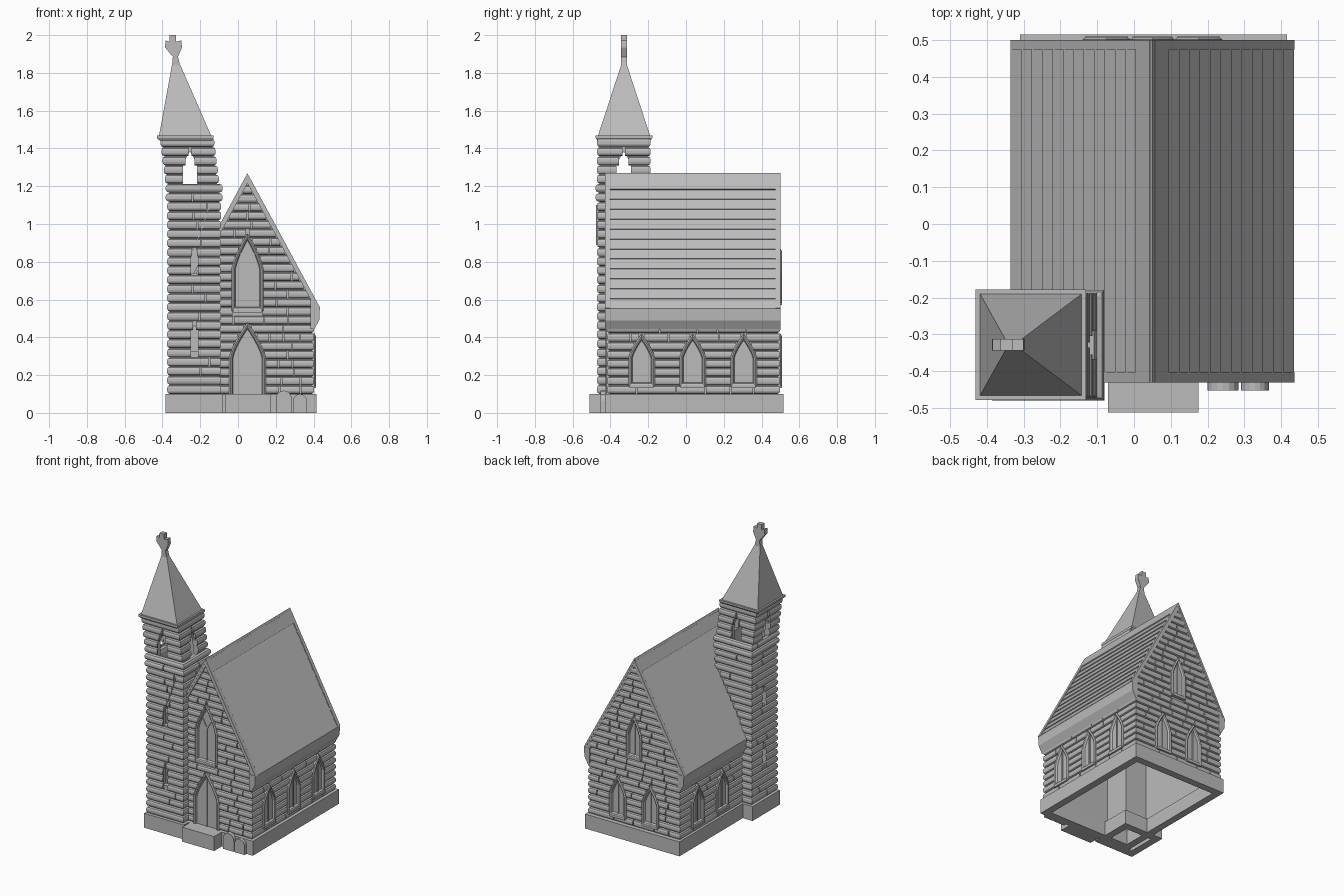
import bpy, bmesh, math, random
from mathutils import Vector

if "Cube" in bpy.data.objects:
    bpy.data.objects.remove(bpy.data.objects["Cube"])

random.seed(4)
stone_grey = bpy.data.materials.new("stone_grey")
stone_grey.diffuse_color = (0.5, 0.5, 0.5, 1)
stone_grey.use_nodes = True
stone_grey.node_tree.nodes["Principled BSDF"].inputs["Base Color"].default_value = stone_grey.diffuse_color
RX, APEX, HALF, SLOPE = 0.05, 1.27, 0.378, 1.85     # ridge x, ridge z, eave half width, pitch


def finish(name, bm):
    bmesh.ops.recalc_face_normals(bm, faces=bm.faces)
    me = bpy.data.meshes.new(name)
    bm.to_mesh(me)
    bm.free()
    ob = bpy.data.objects.new(name, me)
    me.materials.append(stone_grey)
    bpy.context.collection.objects.link(ob)
    return ob


def strip(bm, rings, close=True):
    """Skin between rings of points, optionally capping both ends."""
    vs = [[bm.verts.new(p) for p in r] for r in rings]
    for a, b in zip(vs, vs[1:]):
        for i in range(len(a)):
            j = (i + 1) % len(a)
            bm.faces.new((a[i], a[j], b[j], b[i]))
    if close:
        bm.faces.new(vs[0])
        bm.faces.new(vs[-1])
    return vs


def prism_y(bm, prof, y0, y1):
    strip(bm, [[(x, y, z) for x, z in prof] for y in (y0, y1)])


def rect(z, x0, x1, y0, y1):
    return [(x0, y0, z), (x1, y0, z), (x1, y1, z), (x0, y1, z)]


def tube(name, levels, t):
    """Open rectangular tube with wall thickness t."""
    out = [rect(*l) for l in levels]
    inn = [rect(z, a + t, b - t, c + t, d - t) for z, a, b, c, d in levels]
    bm = bmesh.new()
    strip(bm, out + inn[::-1] + out[:1], False)
    bmesh.ops.remove_doubles(bm, verts=bm.verts, dist=1e-5)
    return finish(name, bm)


def solid(name, *levels):
    bm = bmesh.new()
    strip(bm, [rect(*l) for l in levels])
    return finish(name, bm)


def subtract(ob, cutter):
    m = ob.modifiers.new("cut", 'BOOLEAN')
    m.operation, m.solver, m.object = 'DIFFERENCE', 'EXACT', cutter
    cutter.hide_render = True
    cutter.hide_set(True)


def facing(side, p):
    """Map (along, outward, height) onto a wall plane."""
    return {'front': lambda u, d, z: (u, p - d, z), 'back': lambda u, d, z: (u, p + d, z),
            'right': lambda u, d, z: (p + d, u, z), 'left': lambda u, d, z: (p - d, u, z)}[side]


# pointed arches: (centre, half width, sill, spring, tip)
def arch_half(a, z):
    c, w, z0, zs, z1 = a
    return w if z <= zs else w * max(0, 1 - ((z - zs) / (z1 - zs)) ** 1.35)


def arch_points(a, n=5):
    c, w, z0, zs, z1 = a
    hs = [zs + (z1 - zs) * i / n for i in range(n)]
    return ([(c - w, z0), (c + w, z0)] + [(c + arch_half(a, z), z) for z in hs] + [(c, z1)]
            + [(c - arch_half(a, z), z) for z in hs[::-1]])


def arch_block(bm, P, a, d0, d1):
    strip(bm, [[P(u, d, z) for u, z in arch_points(a)] for d in (d0, d1)])


def bar(bm, P, a, b, w, d):
    n = Vector((b[1] - a[1], a[0] - b[0])).normalized() * w
    q = [(a[0] - n.x, a[1] - n.y), (a[0] + n.x, a[1] + n.y), (b[0] + n.x, b[1] + n.y), (b[0] - n.x, b[1] - n.y)]
    strip(bm, [[P(u, e, z) for u, z in q] for e in (0, d)])


def opening(name, P, a, sill=True, tracery=False):
    """Moulded frame, pane and mullion."""
    c, w, z0, zs, z1 = a
    inset = lambda f: (c, w - f, z0 + (f if sill else 0), zs, z1 - 1.7 * f)
    bm = bmesh.new()
    loops = [(a, 0), (a, .016), (inset(.008), .022), (inset(.016), .018), (inset(.022), .004), (inset(.022), 0)]
    strip(bm, [[P(u, d, z) for u, z in arch_points(s)] for s, d in loops], False)
    i = inset(.02)
    arch_block(bm, P, i, -.002, .005)
    top = zs + (.02 if tracery else .3 * (z1 - zs))
    bar(bm, P, (c, i[2]), (c, top if tracery else i[4] - .01), .004, .011)
    if tracery:
        for s in (-1, 1):
            bar(bm, P, (c, top), (c + s * i[1] * .62, top + .07), .005, .012)
    if sill:
        bar(bm, P, (c - w * .9, z0), (c + w * .9, z0), .008, .024)
    finish(name, bm)


# masonry: pillow-shaped stones with mitred corners
def stone(bm, P, u0, u1, z, h, c0, c1, depth):
    prof = [(0.02, -.003), (.12, .7), (.35, 1), (.65, 1), (.88, .7), (.98, -.003)]
    end = lambda d, corner: d if corner else -.003
    strip(bm, [[P(u0 - end(d * depth, c0), d * depth, z + h * t) for t, d in prof],
               [P(u1 + end(d * depth, c1), d * depth, z + h * t) for t, d in prof]])


def course(bm, P, u0, u1, z, h, c0, c1, arches, size, depth=.013):
    runs = [(u0, u1, c0, c1)]
    for a in arches:
        if z + h * .7 < a[2] or z + h * .3 > a[4]:
            continue
        w = max(arch_half(a, z + h * .4) - .008, .004)
        nxt = []
        for s, e, p, q in runs:
            if a[0] - w > e or a[0] + w < s:
                nxt.append((s, e, p, q))
                continue
            nxt += [(s, a[0] - w, p, False), (a[0] + w, e, False, q)]
        runs = nxt
    for s, e, p, q in runs:
        if e - s < .012:
            continue
        u, first = s, p
        while u < e:
            v = u + random.uniform(*size)
            if e - v < .04:
                v = e
            stone(bm, P, u, v, z, h, first, q and v == e, depth)
            u, first = v, False


# ---------- plinth, step and small headstones ----------
tube("nave_plinth", [(0, -.31, .415, -.43, .515), (.1, -.31, .415, -.43, .515)], .05)
tube("tower_plinth", [(0, -.385, -.08, -.48, -.18), (.1, -.385, -.08, -.48, -.18)], .05)
solid("door_step", (0, -.07, .175, -.512, -.42), (.1, -.07, .175, -.512, -.42))
for k, (x, w, top) in enumerate([(.242, .042, .118), (.328, .038, .1)]):
    bm = bmesh.new()
    prof = [(x - w, 0), (x + w, 0)] + [(x + w * math.cos(t * math.pi / 8), top - w + w * math.sin(t * math.pi / 8))
                                       for t in range(9)]
    prism_y(bm, prof, -.452, -.425)
    finish("headstone_%d" % k, bm)

# ---------- nave shell ----------
X0, X1, Y0, Y1 = -.29, .39, -.405, .485
bm = bmesh.new()
prism_y(bm, [(X0, .08), (X1, .08), (X1, .615), (RX, 1.245), (X0, .615)], Y0, Y1)
bmesh.ops.recalc_face_normals(bm, faces=bm.faces)
bmesh.ops.delete(bm, geom=[f for f in bm.faces if f.normal.z < -.9], context='FACES_ONLY')
nave = finish("nave_walls", bm)
m = nave.modifiers.new("thickness", 'SOLIDIFY')
m.thickness, m.offset = .03, -1

# ---------- windows and door ----------
door = (RX, .098, .1, .29, .48)
great = (RX, .085, .54, .76, .95)
sides = [(y, .07, .14, .29, .42) for y in (-.235, .035, .305)]
rear = [(x, .065, .14, .29, .42) for x in (-.075, .175)] + [(RX, .06, .58, .73, .87)]
F, B, R, L = facing('front', Y0), facing('back', Y1), facing('right', X1), facing('left', X0)
opening("front_door", F, door, sill=False)
opening("great_window", F, great, tracery=True)
for nm, P, arr in (("right_window", R, sides), ("left_window", L, sides[1:]), ("rear_window", B, rear)):
    for k, a in enumerate(arr):
        opening("%s_%d" % (nm, k), P, a)

# ---------- nave masonry ----------
bm = bmesh.new()
H = .046
for k in range(25):
    z = .1 + k * H
    half = min(.34, (1.235 - z - .6 * H) / SLOPE)
    if half < .015:
        break
    low = half == .34
    course(bm, F, max(RX - half, -.1), RX + half, z, H, False, low, [door, great], (.07, .17))
    course(bm, B, RX - half, RX + half, z, H, low, low, rear, (.07, .17))
    if z < .5:
        course(bm, R, Y0, Y1, z, H, True, True, sides, (.1, .3))
        course(bm, L, -.2, Y1, z, H, False, True, sides[1:], (.1, .3))
finish("nave_stones", bm)

# ---------- roof ----------
def on_slope(s, t, n):
    """Point at fraction t from eave to ridge, raised n above the core."""
    l = math.hypot(HALF, APEX - .57)
    x = HALF * (1 - t) + n * (APEX - .57) / l
    return RX + s * x, .57 + (APEX - .57) * t + n * HALF / l - .02


core = [(0, 1.25), (HALF - .006, .56), (HALF - .006, .49), (.35, .445), (.335, .445), (.335, .6), (0, 1.215)]
bm = bmesh.new()
prism_y(bm, [(RX + x, z) for x, z in core] + [(RX - x, z) for x, z in core[-2:0:-1]], -.428, .498)
roof = finish("roof_core", bm)
trim, boards = bmesh.new(), bmesh.new()
N = 12
for s in (-1, 1):
    band = lambda t0, t1, n: [on_slope(s, t0, -.004), on_slope(s, t0, n), on_slope(s, t1, n), on_slope(s, t1, -.004)]
    for y0, y1 in ((-.43, -.402), (.474, .5)):
        prism_y(trim, band(0, 1, .009), y0, y1)
    prism_y(trim, band(.9, 1, .009), -.43, .5)
    ex = RX + s * (HALF + .002)
    prism_y(trim, [on_slope(s, .0, .006), (ex, .49), (RX + s * .352, .44), (RX + s * .34, .45), (RX + s * .34, .56)],
            -.43, .5)
    for i in range(N):
        t0, t1 = .9 * i / N, .9 * (i + 1) / N
        prism_y(boards, [on_slope(s, t0, -.004), on_slope(s, t0, .008), on_slope(s, t1, .002),
                         on_slope(s, t1, -.004)], -.402, .474)
prism_y(trim, [(RX - .012, 1.24), (RX + .012, 1.24), (RX, APEX)], -.43, .5)
finish("roof_trim", trim)
finish("roof_boards", boards)

# ---------- tower, leaning slightly at the belfry ----------
def lean(z):
    return 0 if z < 1.19 else -.006 - .125 * (z - 1.19)


TX0, TX1, TY0, TY1 = -.362, -.102, -.458, -.2
shell = tube("tower_walls", [(z, TX0 + lean(z), TX1 + lean(z), TY0, TY1) for z in (.08, 1.18, 1.2, 1.46)], .03)
cuts = bmesh.new()
bell_x = (-.254, .043, 1.2, 1.29, 1.385)
bell_y = (-.329, .043, 1.2, 1.29, 1.385)
slits = [(.325, .42, .465), (.74, .83, .88)]
slit_x = [(-.23, .024) + s for s in slits]
slit_y = [(-.329, .024) + s for s in slits]
arch_block(cuts, facing('front', 0), bell_x, .1, .55)
arch_block(cuts, facing('right', 0), bell_y, -.5, -.02)
bell_cut = finish("belfry_cutter", cuts)
cuts = bmesh.new()
for a in slit_x:
    arch_block(cuts, facing('front', 0), a, .4, .5)
for a in slit_y:
    arch_block(cuts, facing('left', 0), a, .3, .42)
slit_cut = finish("slit_cutter", cuts)
void = solid("tower_void_cutter", (-.1, -.35, -.114, -.446, -.212), (1.15, -.35, -.114, -.446, -.212))
bell_cut.modifiers.new("merge", 'WELD')
subtract(shell, bell_cut)
subtract(shell, slit_cut)
subtract(nave, void)
subtract(roof, void)

bm = bmesh.new()
H = .0484
for k in range(28):
    z = .1 + k * H
    o = lean(z + H / 2)
    dep = .021 if 1.1 < z < 1.18 else .013
    x0, x1 = TX0 + o, TX1 + o
    bx, by, sz = [bell_x] + slit_x, [bell_y] + slit_y, (.1, .28)
    free = z > .97
    course(bm, facing('front', TY0), x0, x1, z, H, True, True, bx, sz, dep)
    course(bm, facing('left', x0), TY0, TY1, z, H, True, True, by, sz, dep)
    course(bm, facing('right', x1), TY0, TY1 if free else -.4, z, H, True, free, [bell_y], sz, dep)
    edge = max(-.28, RX + .01 - (APEX - z) / SLOPE)
    course(bm, facing('back', TY1), x0, x1 if free else edge, z, H, True, free, [bell_x], sz, dep)
finish("tower_stones", bm)

# diagonal crack on the tower front
bm = bmesh.new()
P = facing('front', TY0)
bar(bm, P, (-.15, 1.1), (-.185, .99), .004, .018)
bar(bm, P, (-.185, .99), (-.225, .89), .004, .018)
finish("tower_crack", bm)

# ---------- spire and cross finial ----------
solid("spire", (1.44, -.412, -.14, -.468, -.192), (1.455, -.43, -.13, -.478, -.178), (1.468, -.43, -.13, -.478, -.178),
      (1.468, -.418, -.142, -.466, -.19), (1.845, -.349, -.307, -.342, -.314))
bm = bmesh.new()
prism_y(bm, [(-.349, 1.84), (-.307, 1.84), (-.318, 1.885), (-.296, 1.935), (-.3, 1.972), (-.328, 1.965), (-.328, 2),
             (-.362, 2), (-.362, 1.965), (-.384, 1.972), (-.386, 1.935), (-.345, 1.885)], -.343, -.313)
finish("cross_finial", bm)
